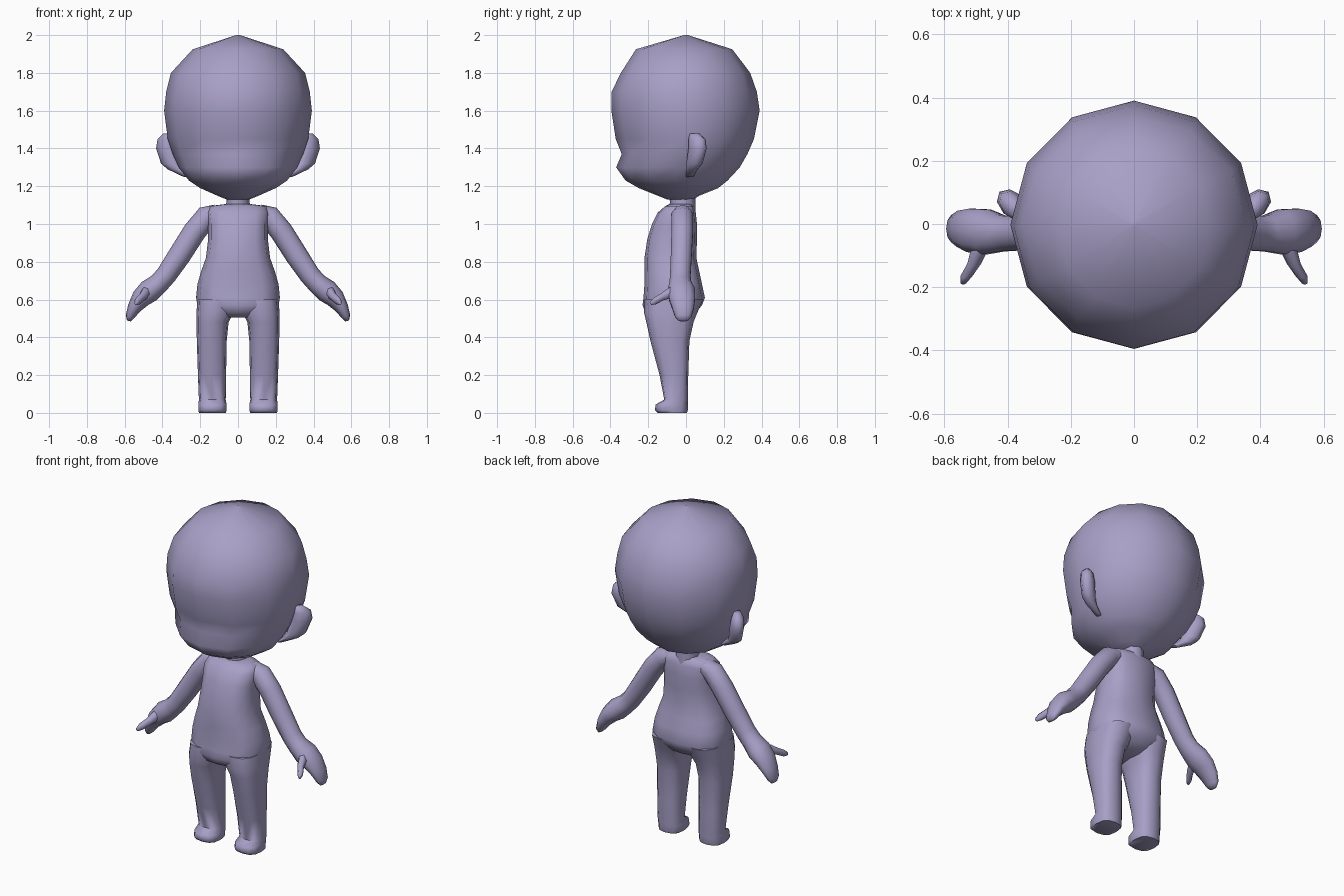
import bpy, bmesh, math
from mathutils import Vector

mat = bpy.data.materials.new("lavender")
mat.diffuse_color = (0.39, 0.35, 0.57, 1)


def spow(v, e):
    return math.copysign(abs(v) ** e, v)


def loft(name, rings, n=12, e=1.0, side=1, angle=70):
    """Skin closed rings given as (centre, u, v); side=-1 mirrors in x."""
    bm = bmesh.new()
    loops = []
    for c, u, v in rings:
        loop = []
        for i in range(n):
            a = 2 * math.pi * i / n
            p = c + u * spow(math.cos(a), e) + v * spow(math.sin(a), e)
            loop.append(bm.verts.new((p.x * side, p.y, p.z)))
        loops.append(loop)
    for a, b in zip(loops, loops[1:]):
        for i in range(n):
            j = (i + 1) % n
            bm.faces.new((a[i], a[j], b[j], b[i]))
    bm.faces.new(loops[0])
    bm.faces.new(loops[-1])
    bmesh.ops.recalc_face_normals(bm, faces=bm.faces)
    me = bpy.data.meshes.new(name)
    bm.to_mesh(me)
    bm.free()
    me.materials.append(mat)
    ob = bpy.data.objects.new(name, me)
    bpy.context.collection.objects.link(ob)
    bpy.ops.object.select_all(action='DESELECT')
    ob.select_set(True)
    bpy.context.view_layer.objects.active = ob
    bpy.ops.object.shade_smooth_by_angle(angle=math.radians(angle))
    return ob


def level(z, x0, x1, y0, y1):
    """Horizontal ring from its extents."""
    return (Vector(((x0 + x1) / 2, (y0 + y1) / 2, z)),
            Vector(((x1 - x0) / 2, 0, 0)), Vector((0, (y1 - y0) / 2, 0)))


def tube(path):
    """Rings square to a path of (x, y, z, in-plane radius, other radius)."""
    pts = [Vector(p[:3]) for p in path]
    out = []
    for i, p in enumerate(path):
        t = (pts[min(i + 1, len(pts) - 1)] - pts[max(i - 1, 0)]).normalized()
        u = Vector((0, 1, 0)).cross(t).normalized()
        out.append((pts[i], u * p[3], t.cross(u).normalized() * p[4]))
    return out


# head: z, half width, front, back
head = [(1.13, .06, -.10, .04), (1.15, .11, -.15, .07), (1.19, .20, -.25, .17),
        (1.23, .26, -.32, .22), (1.30, .315, -.37, .285), (1.37, .345, -.34, .325),
        (1.45, .372, -.372, .36), (1.60, .391, -.395, .39), (1.70, .38, -.394, .375),
        (1.80, .355, -.345, .34), (1.925, .24, -.265, .245), (2.0, .01, -.01, .01)]
loft("head", [level(z, -w, w, f, b) for z, w, f, b in head])

# neck
loft("neck", [level(1.06, -.075, .075, -.09, .05), level(1.12, -.06, .06, -.085, .05),
              level(1.17, -.065, .065, -.1, .05)], n=8)

# torso: z, half width, front, back
torso = [(.505, .10, -.17, .0), (.53, .17, -.215, .05), (.57, .215, -.23, .085),
         (.61, .222, -.225, .10), (.68, .215, -.22, .085), (.75, .195, -.22, .07),
         (.82, .17, -.22, .055), (.92, .158, -.205, .058), (1.0, .158, -.18, .058),
         (1.06, .165, -.15, .052), (1.095, .15, -.11, .04), (1.105, .07, -.09, .03)]
loft("torso", [level(z, -w, w, f, b) for z, w, f, b in torso], e=.75)

# leg with foot: z, inner x, outer x, front, back
leg = [(0, .065, .207, -.15, .005), (.015, .06, .21, -.165, .01), (.045, .06, .21, -.16, .01),
       (.07, .065, .207, -.115, .01), (.2, .063, .212, -.14, .012), (.38, .06, .218, -.188, .018),
       (.48, .05, .22, -.21, .04), (.53, .025, .22, -.222, .06), (.6, .01, .215, -.22, .09)]
# arm with hand
arm = [(.11, -.02, 1.06, .045, .05), (.165, -.02, 1.04, .06, .06), (.23, -.02, .96, .061, .06),
       (.31, -.025, .834, .06, .058), (.38, -.03, .73, .055, .057), (.42, -.03, .685, .055, .06),
       (.47, -.025, .645, .062, .075), (.515, -.02, .605, .052, .072),
       (.55, -.015, .555, .036, .06), (.572, -.015, .51, .024, .045), (.578, -.015, .487, .01, .025)]
thumb = [(.46, -.04, .655, .03, .03), (.49, -.085, .635, .027, .03), (.505, -.125, .615, .022, .022),
         (.53, -.165, .592, .019, .02), (.54, -.188, .58, .009, .01)]
# ear: z, inner x, outer x, front, back
ear = [(1.25, .25, .29, .0, .04), (1.29, .29, .375, .0, .065), (1.32, .31, .41, .0, .09),
       (1.40, .33, .436, .01, .112), (1.45, .34, .428, .01, .105), (1.48, .35, .395, .02, .07)]

for s, tag in ((1, "left"), (-1, "right")):
    loft(tag + "_leg", [level(*r) for r in leg], n=12, e=.75, side=s, angle=60)
    loft(tag + "_arm", tube(arm), n=10, side=s)
    th = [(Vector(p[:3]), Vector((p[3], 0, 0)), Vector((0, -.3 * p[4], p[4]))) for p in thumb]
    loft(tag + "_thumb", th, n=6, side=s)
    # shear the ear so it sweeps outwards and back
    rings = []
    for r in ear:
        c, u, v = level(*r)
        rings.append((c, (u + v) * .8, (v - u) * .55))
    loft(tag + "_ear", rings, n=8, side=s)
